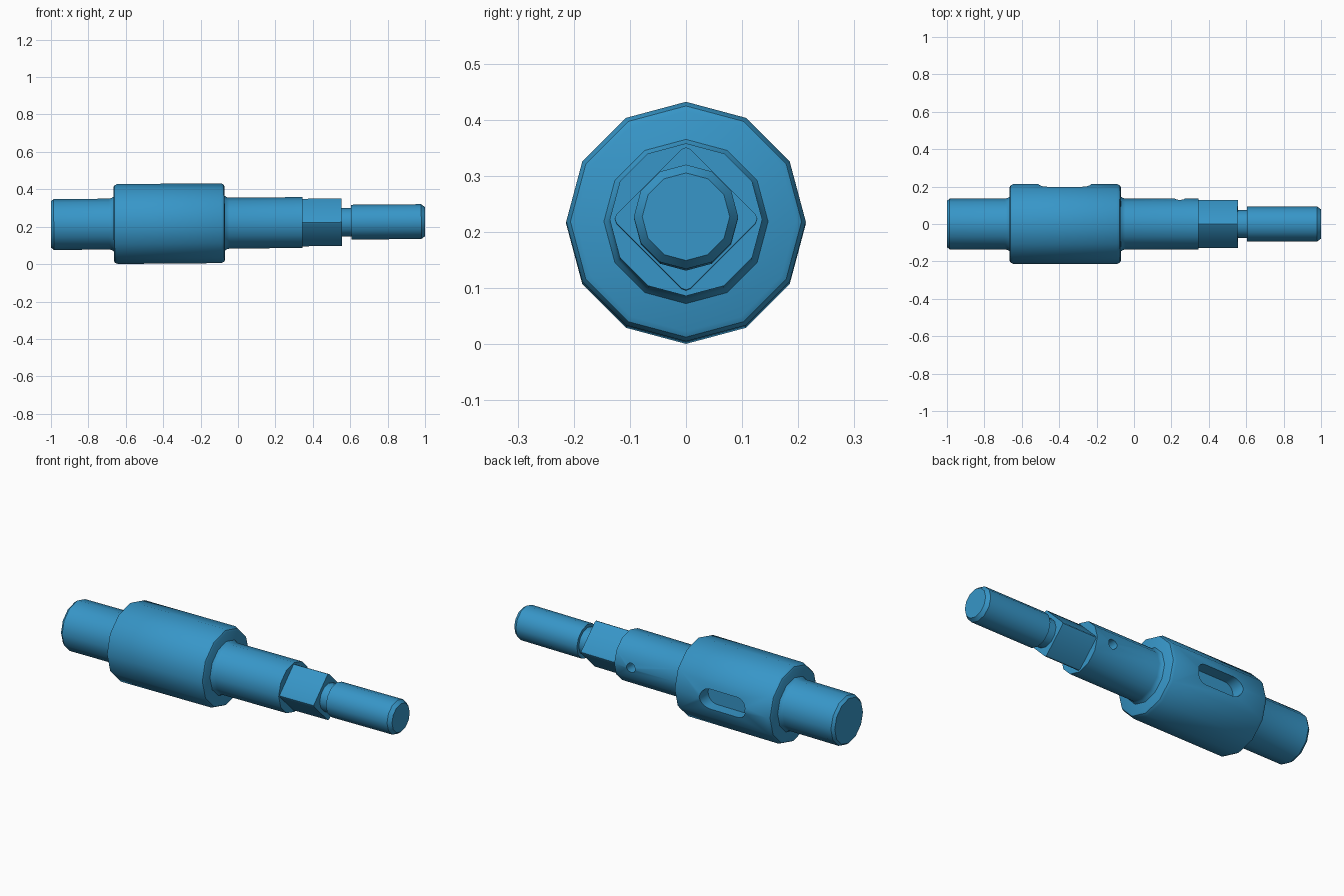
import bpy, bmesh, math
from mathutils import Vector

if "Cube" in bpy.data.objects:
    bpy.data.objects.remove(bpy.data.objects["Cube"], do_unlink=True)

AXIS_Z = 0.2195      # height of the shaft axis at x = 0
TILT = -0.008        # slight tilt of the axis

steel = bpy.data.materials.new("blue_steel")
steel.use_nodes = True
colour = (0.038, 0.305, 0.578, 1)
steel.diffuse_color = colour
steel.node_tree.nodes["Principled BSDF"].inputs["Base Color"].default_value = colour


def loft(name, rings):
    """Solid skinned over matching closed rings of points, capped at both ends."""
    bm = bmesh.new()
    loops = [[bm.verts.new(p) for p in ring] for ring in rings]
    n = len(loops[0])
    for a, b in zip(loops, loops[1:]):
        for i in range(n):
            j = (i + 1) % n
            bm.faces.new((a[i], a[j], b[j], b[i]))
    bm.faces.new(loops[0])
    bm.faces.new(loops[-1])
    bmesh.ops.recalc_face_normals(bm, faces=bm.faces)
    mesh = bpy.data.meshes.new(name)
    bm.to_mesh(mesh)
    bm.free()
    mesh.materials.append(steel)
    obj = bpy.data.objects.new(name, mesh)
    bpy.context.collection.objects.link(obj)
    obj.location.z = AXIS_Z
    obj.rotation_euler.y = TILT
    return obj


def circle(x, r, sides=12):
    return [Vector((x, r * math.sin(t), r * math.cos(t)))
            for t in (2 * math.pi * i / sides for i in range(sides))]


def turned(name, profile):
    return loft(name, [circle(x, r) for x, r in profile])


def slot_ring(x, y, length, width, steps=10):
    """Stadium outline on a plane facing +y; a zero-length slot is a round hole."""
    pts = []
    r, half = width / 2, length / 2
    for side in (1, -1):
        for i in range(steps + 1):
            if length == 0 and i == steps:
                continue
            t = math.pi * (i / steps - 0.5)
            pts.append(Vector((x + side * (half + r * math.cos(t)), y,
                               side * r * math.sin(t))))
    return pts


def cut(target, cutter):
    bpy.context.view_layer.update()
    cutter.hide_render = True
    mod = target.modifiers.new("cut", 'BOOLEAN')
    mod.operation = 'DIFFERENCE'
    mod.solver = 'EXACT'
    mod.object = cutter
    bpy.context.view_layer.objects.active = target
    bpy.ops.object.modifier_apply(modifier=mod.name)
    bpy.data.objects.remove(cutter, do_unlink=True)


# Turned sections, left to right
rear_journal = turned("rear_journal", [
    (-1.0, 0.124), (-0.985, 0.136), (-0.69, 0.136), (-0.675, 0.139), (-0.66, 0.15)])
main_body = turned("main_body", [
    (-0.665, 0.196), (-0.66, 0.206), (-0.645, 0.2135),
    (-0.09, 0.2135), (-0.075, 0.206), (-0.07, 0.196)])
front_journal = turned("front_journal", [
    (-0.075, 0.15), (-0.06, 0.139), (-0.045, 0.136), (0.345, 0.136)])
groove_neck = turned("groove_neck", [(0.55, 0.076), (0.61, 0.076)])
end_stud = turned("end_stud", [(0.605, 0.093), (0.98, 0.093), (1.0, 0.078)])

# Square drive with blunted corners
corner, blunt = 0.132, 0.127
side = corner - blunt
outline = []
for k in range(4):
    a = k * math.pi / 2
    for y, z in ((-side * 1.6, blunt - side * 0.6), (0, blunt), (side * 1.6, blunt - side * 0.6)):
        outline.append((y * math.cos(a) + z * math.sin(a), z * math.cos(a) - y * math.sin(a)))
square_drive = loft("square_drive", [[Vector((x, y, z)) for y, z in outline]
                                     for x in (0.34, 0.555)])

# Keyway and cross hole on the back
cut(main_body, loft("keyway_cutter", [slot_ring(-0.37, y, 0.17, 0.11) for y in (0.135, 0.3)]))
cut(front_journal, loft("hole_cutter", [slot_ring(0.245, y, 0, 0.052) for y in (0.04, 0.3)]))

# Soft shading across the facets, crisp shoulders
for obj in (rear_journal, main_body, front_journal, groove_neck, end_stud, square_drive):
    bpy.ops.object.select_all(action='DESELECT')
    obj.select_set(True)
    bpy.context.view_layer.objects.active = obj
    bpy.ops.object.shade_smooth_by_angle(angle=math.radians(32))
